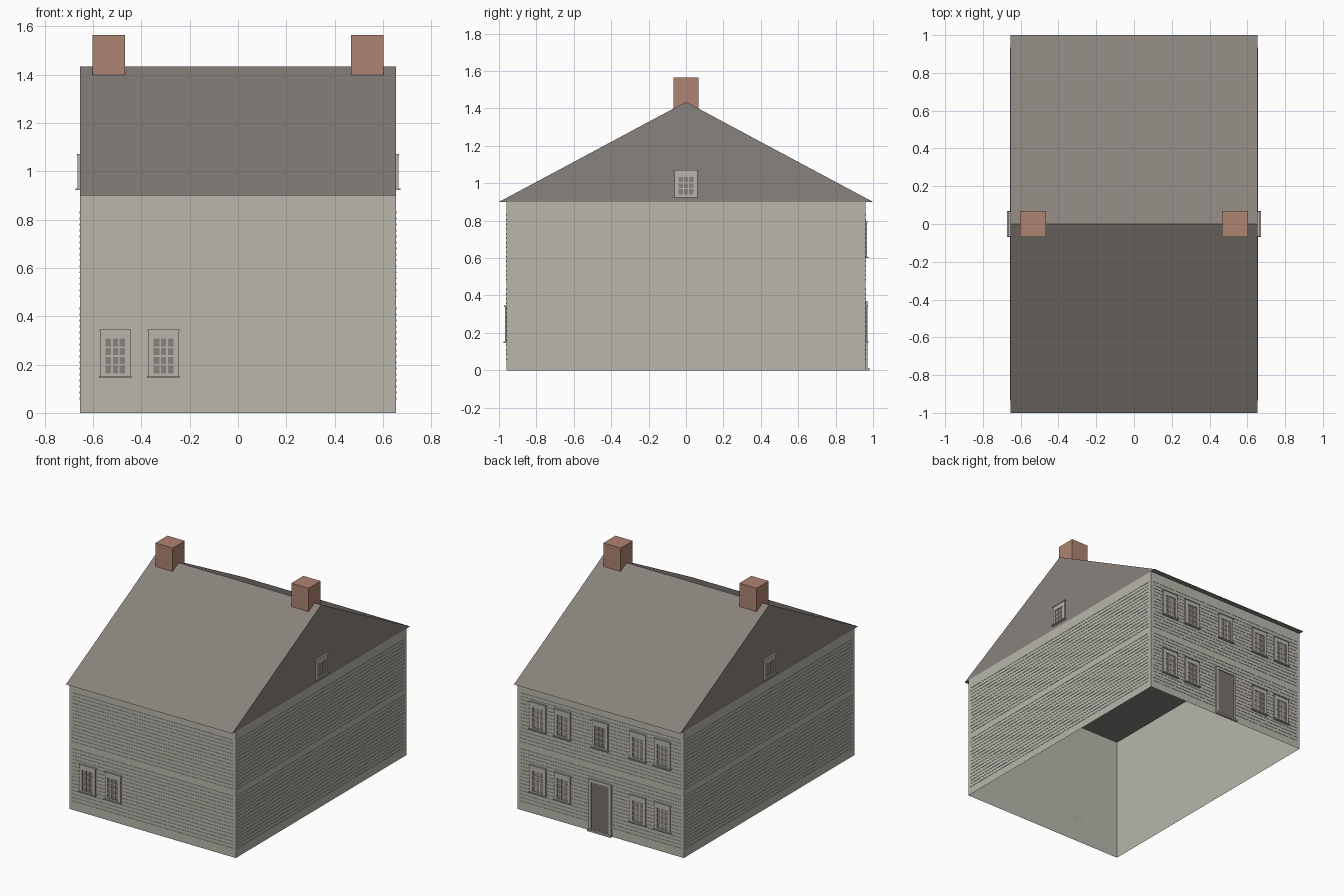
import bpy, bmesh
from math import pi
from mathutils import Matrix, Vector

cube = bpy.data.objects.get("Cube")
if cube:
    bpy.data.objects.remove(cube, do_unlink=True)


def material(name, rgb):
    m = bpy.data.materials.new(name)
    m.use_nodes = True
    m.diffuse_color = (*rgb, 1)
    m.node_tree.nodes["Principled BSDF"].inputs["Base Color"].default_value = (*rgb, 1)
    return m


SIDING = material("grey siding", (0.48, 0.47, 0.41))
TRIM = material("pale trim", (0.48, 0.46, 0.42))
ROOF = material("brown grey roof", (0.25, 0.225, 0.205))
GLASS = material("window grey", (0.25, 0.225, 0.205))
DOOR = material("door brown grey", (0.19, 0.165, 0.15))
BRICK = material("brick", (0.43, 0.235, 0.17))

HALF_X, HALF_Y, EAVE, RIDGE = 0.655, 0.96, 0.9, 1.435
SIDES = {"front": (0, HALF_Y), "right_end": (pi / 2, HALF_X),
         "back": (pi, HALF_Y), "left_end": (-pi / 2, HALF_X)}


def box(bm, x0, x1, y0, y1, z0, z1, slot=0):
    mid = Vector((x0 + x1, y0 + y1, z0 + z1)) / 2
    size = Matrix.Diagonal((x1 - x0, y1 - y0, z1 - z0, 1))
    made = bmesh.ops.create_cube(bm, size=1, matrix=Matrix.Translation(mid) @ size)
    for f in {f for v in made["verts"] for f in v.link_faces}:
        f.material_index = slot


def finish(bm, name, mats, side=None):
    """Make an object; with a side, local -y becomes outward from that wall."""
    if side:
        angle, dist = SIDES[side]
        bm.transform(Matrix.Rotation(angle, 4, "Z") @ Matrix.Translation((0, -dist, 0)))
    mesh = bpy.data.meshes.new(name)
    bm.to_mesh(mesh)
    bm.free()
    for m in mats:
        mesh.materials.append(m)
    obj = bpy.data.objects.new(name, mesh)
    bpy.context.collection.objects.link(obj)
    return obj


# Walls: a hollow shell, open underneath and closed above by the roof
bm = bmesh.new()
box(bm, -HALF_X, HALF_X, -HALF_Y, HALF_Y, 0, EAVE)
bm.normal_update()
bmesh.ops.delete(bm, geom=[f for f in bm.faces if abs(f.normal.z) > 0.5], context="FACES")
finish(bm, "walls", [SIDING])

# Clapboard ridges in two bands on each wall
for side, half in (("front", 0.633), ("back", 0.633), ("right_end", 0.935), ("left_end", 0.935)):
    bm = bmesh.new()
    for start, count in ((0.06, 16), (0.483, 15)):
        for i in range(count):
            z = start + i * 0.0248
            box(bm, -half, half, -0.002, 0, z - 0.004, z + 0.004)
    finish(bm, side + "_clapboards", [SIDING], side)

# Roof: a solid triangular prism with overhanging eaves
bm = bmesh.new()
profile = [bm.verts.new((-HALF_X, y, z)) for y, z in ((-1, EAVE), (1, EAVE), (0, RIDGE))]
gable = bm.faces.new(profile)
ext = bmesh.ops.extrude_face_region(bm, geom=[gable], use_keep_orig=True)
bmesh.ops.translate(bm, vec=(2 * HALF_X, 0, 0),
                    verts=[v for v in ext["geom"] if isinstance(v, bmesh.types.BMVert)])
bmesh.ops.recalc_face_normals(bm, faces=bm.faces)
finish(bm, "roof", [ROOF])

# Chimneys
for name, x in (("left_chimney", 0.535), ("right_chimney", -0.535)):
    bm = bmesh.new()
    box(bm, x - 0.068, x + 0.068, -0.068, 0.068, 1.38, 1.565)
    finish(bm, name, [BRICK])


def window(name, side, u, z0, z1, rows):
    bm = bmesh.new()
    half, pane, out = 0.062, 0.041, 0.009
    low, high = z0 + 0.013, z1 - 0.034
    box(bm, u - pane, u + pane, -0.004, 0, low, high, 1)
    # surround
    for s in (-1, 1):
        a, b = sorted((u + s * pane, u + s * half))
        box(bm, a, b, -out, 0, z0, z1)
    box(bm, u - pane, u + pane, -out, 0, z0, low)
    box(bm, u - pane, u + pane, -out, 0, high, z1)
    # glazing bars
    for i in (1, 2):
        x = u - pane + i * 2 * pane / 3
        box(bm, x - 0.0035, x + 0.0035, -0.007, 0, low, high)
    for i in range(1, rows):
        z = low + i * (high - low) / rows
        box(bm, u - pane, u + pane, -0.0068, 0, z - 0.0035, z + 0.0035)
    # sill and head moulding
    box(bm, u - half - 0.006, u + half + 0.006, -0.017, 0, z0 - 0.004, z0 + 0.003)
    box(bm, u - half - 0.004, u + half + 0.004, -0.012, 0, z1 - 0.004, z1 + 0.003)
    finish(bm, name, [TRIM, GLASS], side)


# Windows
for i, u in enumerate((-0.508, -0.308)):
    window(f"front_window_{i + 1}", "front", u, 0.15, 0.342, 4)
for i, u in enumerate((-0.49, -0.297, 0, 0.297, 0.49)):
    window(f"back_upper_window_{i + 1}", "back", u, 0.603, 0.793, 4)
    if u:
        window(f"back_lower_window_{i + 1}", "back", u, 0.15, 0.342, 4)
for side in ("right_end", "left_end"):
    window(side + "_attic_window", side, 0, 0.927, 1.068, 3)

# Back door with surround and step
bm = bmesh.new()
box(bm, -0.07, 0.07, -0.004, 0, 0.012, 0.35, 1)
for s in (-1, 1):
    a, b = sorted((s * 0.07, s * 0.088))
    box(bm, a, b, -0.01, 0, 0, 0.35)
box(bm, -0.088, 0.088, -0.01, 0, 0.35, 0.37)
box(bm, -0.092, 0.092, -0.02, 0, 0, 0.012)
finish(bm, "back_door", [TRIM, DOOR], "back")
